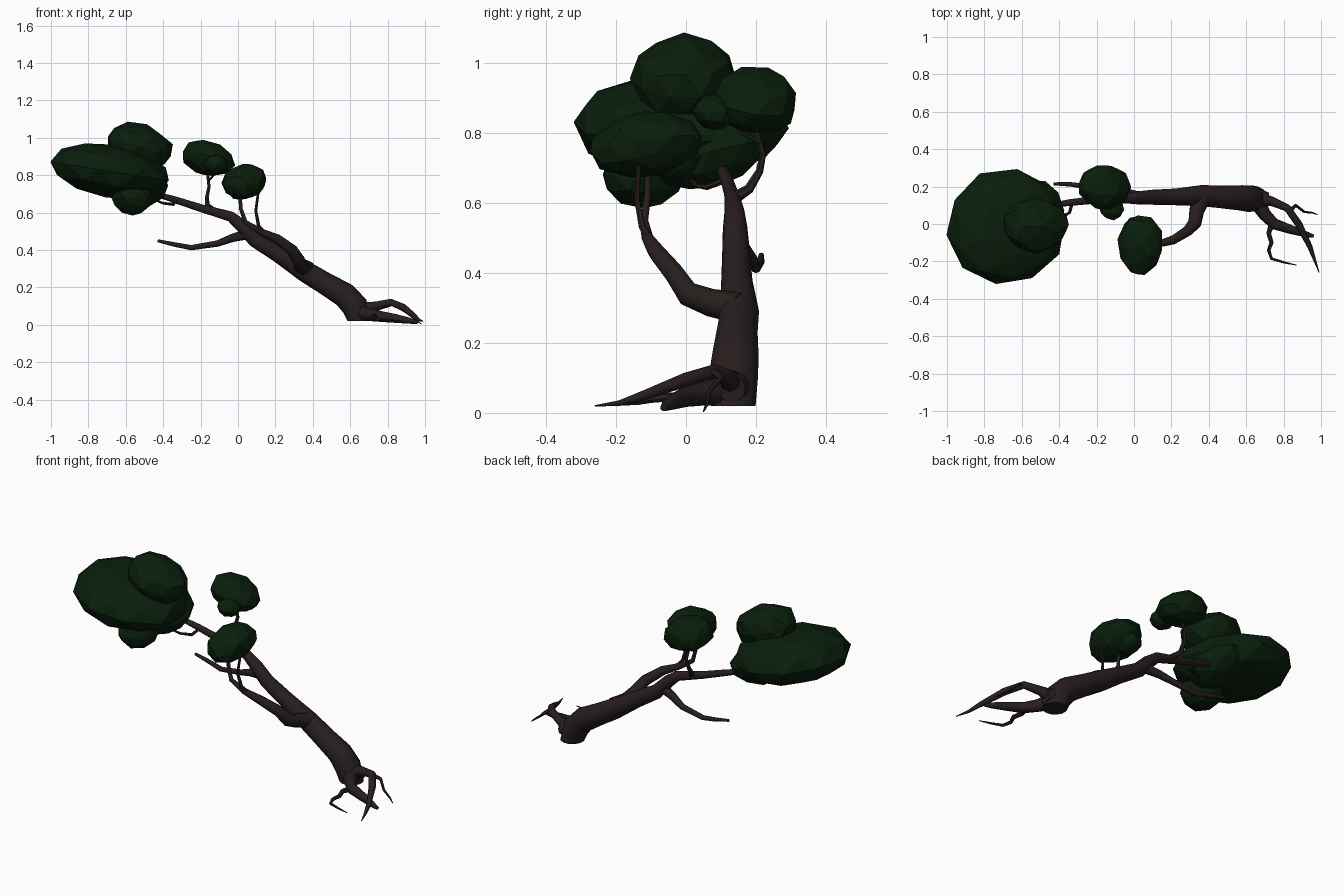
import bpy, bmesh, math, random
from mathutils import Vector, Matrix

random.seed(4)


def material(name, rgb):
    m = bpy.data.materials.new(name)
    m.diffuse_color = (*rgb, 1)
    return m


BARK = material("dark bark", (0.021, 0.013, 0.013))
LEAF = material("dark green foliage", (0.003, 0.0135, 0.0035))


def finish(bm, name, mat):
    bmesh.ops.recalc_face_normals(bm, faces=bm.faces[:])
    me = bpy.data.meshes.new(name)
    bm.to_mesh(me)
    bm.free()
    me.materials.append(mat)
    ob = bpy.data.objects.new(name, me)
    bpy.context.collection.objects.link(ob)
    return ob


def limb(name, pts, sides=8, flat_base=False):
    """Tapered tube through (x, y, z, radius) points."""
    bm = bmesh.new()
    ps = [Vector(p[:3]) for p in pts]
    rings = []
    side = None
    for i, p in enumerate(ps):
        t = Vector((0, 0, 0))
        if i > 0:
            t += (p - ps[i - 1]).normalized()
        if i < len(ps) - 1:
            t += (ps[i + 1] - p).normalized()
        t.normalize()
        if i == 0 and flat_base:
            t = Vector((0, 0, 1))
        if side is None:
            side = t.orthogonal()
        side = (side - t * side.dot(t)).normalized()
        up = t.cross(side)
        ring = []
        for k in range(sides):
            a = 2 * math.pi * k / sides
            ring.append(bm.verts.new(p + (side * math.cos(a) + up * math.sin(a)) * pts[i][3]))
        rings.append(ring)
    for a, b in zip(rings, rings[1:]):
        for k in range(sides):
            n = (k + 1) % sides
            bm.faces.new((a[k], a[n], b[n], b[k]))
    bm.faces.new(rings[0][::-1])
    bm.faces.new(rings[-1])
    ob = finish(bm, name, BARK)
    bpy.ops.object.select_all(action='DESELECT')
    ob.select_set(True)
    bpy.context.view_layer.objects.active = ob
    bpy.ops.object.shade_smooth_by_angle(angle=math.radians(50))


def clump(name, centre, half, tilt=0, roll=0, jitter=0.06):
    """Faceted foliage blob; tilt lowers +x, roll raises +y (degrees)."""
    bm = bmesh.new()
    bmesh.ops.create_icosphere(bm, subdivisions=2, radius=1)
    for v in bm.verts:
        v.co *= 1.02 + random.uniform(-jitter, jitter)
    m = (Matrix.Translation(centre) @ Matrix.Rotation(math.radians(tilt), 4, 'Y')
         @ Matrix.Rotation(math.radians(roll), 4, 'X')
         @ Matrix.Diagonal((*half, 1)) @ Matrix.Rotation(random.uniform(0, 6), 4, 'Z'))
    bm.transform(m)
    finish(bm, name, LEAF)


# Leaning trunk
limb("trunk", [(0.65, 0.135, 0.02, 0.066), (0.625, 0.135, 0.10, 0.072), (0.57, 0.14, 0.16, 0.068),
               (0.46, 0.145, 0.225, 0.06), (0.36, 0.152, 0.285, 0.057), (0.22, 0.145, 0.375, 0.045),
               (0.09, 0.143, 0.455, 0.04), (0.02, 0.14, 0.53, 0.035), (-0.04, 0.138, 0.58, 0.028),
               (-0.20, 0.13, 0.625, 0.021), (-0.34, 0.115, 0.67, 0.018), (-0.44, 0.10, 0.70, 0.014),
               (-0.58, 0.06, 0.74, 0.010)], 12, True)

# Branches
limb("front_branch", [(0.37, 0.15, 0.30, 0.045), (0.335, 0.07, 0.315, 0.04), (0.325, 0.005, 0.34, 0.036),
                      (0.29, -0.035, 0.40, 0.030), (0.21, -0.085, 0.46, 0.025), (0.12, -0.11, 0.50, 0.017),
                      (0.04, -0.12, 0.55, 0.012), (0.015, -0.11, 0.62, 0.010), (0.01, -0.11, 0.72, 0.009)])
limb("front_twig", [(0.14, -0.105, 0.495, 0.012), (0.11, -0.125, 0.53, 0.010),
                    (0.095, -0.14, 0.61, 0.008), (0.11, -0.135, 0.72, 0.007)], 6)
limb("back_branch", [(0.05, 0.14, 0.485, 0.028), (-0.03, 0.165, 0.465, 0.022), (-0.11, 0.19, 0.435, 0.017),
                     (-0.25, 0.20, 0.413, 0.014), (-0.34, 0.212, 0.43, 0.012), (-0.43, 0.215, 0.45, 0.008)])
limb("upper_twig", [(-0.13, 0.133, 0.61, 0.018), (-0.165, 0.18, 0.64, 0.014), (-0.165, 0.21, 0.69, 0.011),
                    (-0.155, 0.22, 0.74, 0.009), (-0.165, 0.195, 0.83, 0.008)], 6)
limb("upper_twig_fork", [(-0.158, 0.215, 0.77, 0.007), (-0.13, 0.16, 0.80, 0.006), (-0.12, 0.12, 0.85, 0.005)], 6)
limb("tip_twig", [(-0.33, 0.115, 0.667, 0.010), (-0.345, 0.06, 0.645, 0.009),
                  (-0.40, 0.03, 0.65, 0.007), (-0.47, 0.0, 0.68, 0.005)], 6)

# Exposed roots
limb("root_knot", [(0.61, 0.14, 0.085, 0.05), (0.67, 0.135, 0.075, 0.05), (0.715, 0.13, 0.07, 0.04)], 10)
limb("arched_root", [(0.66, 0.135, 0.08, 0.042), (0.74, 0.12, 0.10, 0.025), (0.82, 0.085, 0.120, 0.020),
                     (0.88, 0.0, 0.095, 0.020), (0.94, -0.12, 0.05, 0.014), (0.965, -0.19, 0.028, 0.008),
                     (0.99, -0.26, 0.02, 0.002)])
limb("low_root", [(0.65, 0.13, 0.065, 0.045), (0.70, 0.05, 0.055, 0.034), (0.75, 0.0, 0.047, 0.030),
                  (0.84, -0.03, 0.035, 0.024), (0.92, -0.055, 0.022, 0.016), (0.96, -0.065, 0.014, 0.009)])
limb("side_root", [(0.74, 0.01, 0.045, 0.018), (0.72, -0.05, 0.045, 0.013), (0.735, -0.10, 0.04, 0.012),
                   (0.72, -0.14, 0.032, 0.010), (0.735, -0.185, 0.028, 0.008), (0.80, -0.205, 0.025, 0.006),
                   (0.87, -0.22, 0.022, 0.002)], 6)
limb("thin_root", [(0.80, 0.09, 0.115, 0.016), (0.845, 0.08, 0.115, 0.012), (0.865, 0.10, 0.10, 0.009),
                   (0.91, 0.065, 0.06, 0.007), (0.955, 0.06, 0.025, 0.005), (0.98, 0.05, 0.004, 0.002)], 6)

# Foliage
clump("main_foliage", (-0.682, -0.015, 0.822), (0.318, 0.305, 0.142), 9, 0, 0.025)
clump("top_foliage", (-0.525, -0.005, 0.955), (0.18, 0.148, 0.115), 18)
clump("lower_foliage", (-0.565, -0.12, 0.68), (0.11, 0.12, 0.092))
clump("inner_foliage", (-0.51, 0.06, 0.745), (0.13, 0.17, 0.105), 0, 12)
clump("front_foliage", (0.037, -0.11, 0.768), (0.12, 0.163, 0.090), -6, 8)
clump("front_small_foliage", (0.01, -0.04, 0.73), (0.07, 0.08, 0.062))
clump("back_foliage", (-0.16, 0.20, 0.89), (0.14, 0.122, 0.092), 15, -8)
clump("back_small_foliage", (-0.12, 0.085, 0.86), (0.065, 0.062, 0.05))
